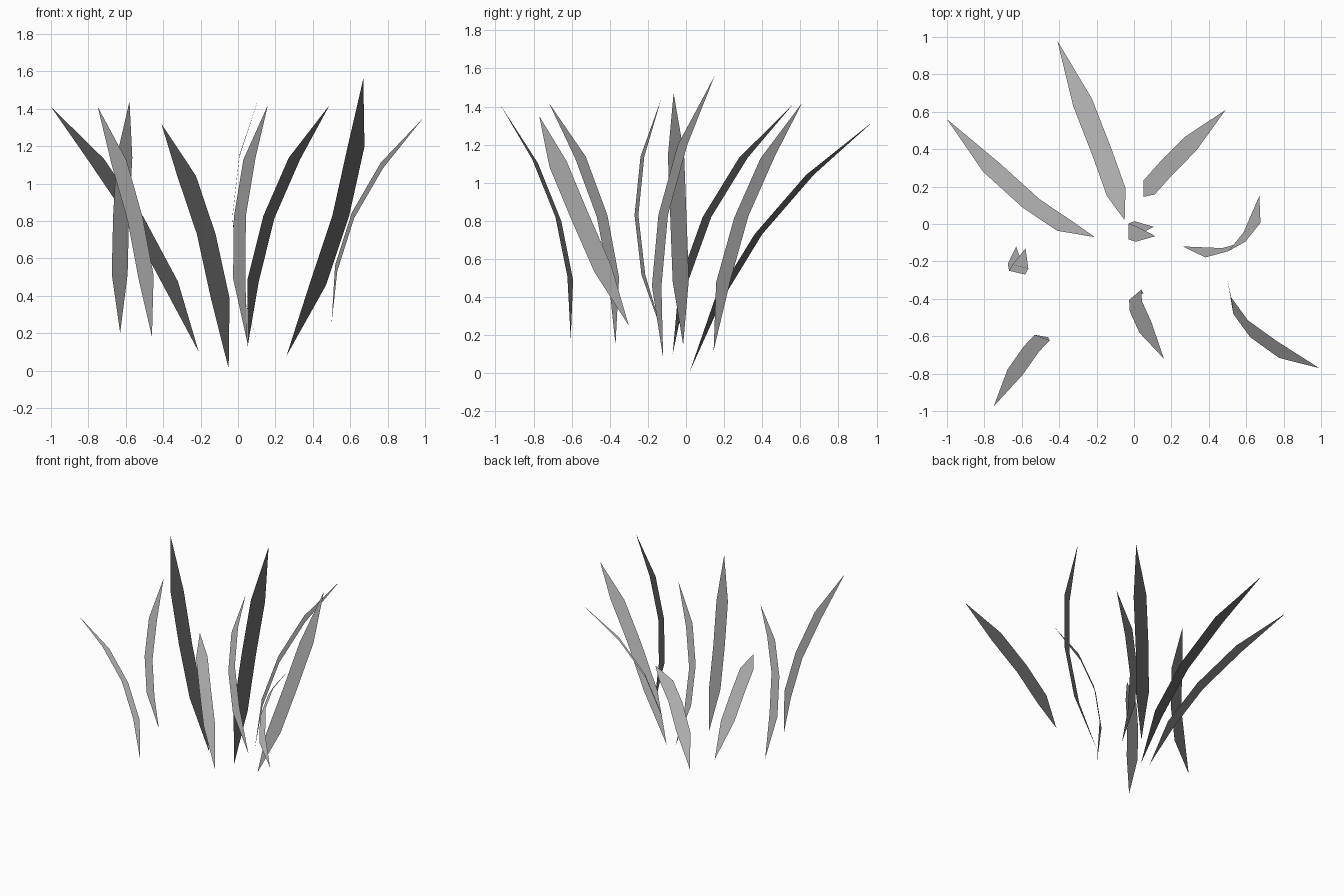
import bpy
import bmesh
from mathutils import Vector

default_cube = bpy.data.objects.get("Cube")
if default_cube:
    bpy.data.objects.remove(default_cube, do_unlink=True)

# One plain grey for every blade
grey = bpy.data.materials.new("plain_grey")
grey.use_nodes = True
grey.diffuse_color = (0.4, 0.4, 0.4, 1)
for node in grey.node_tree.nodes:
    if node.type == 'BSDF_PRINCIPLED':
        node.inputs["Base Color"].default_value = grey.diffuse_color


def arc_point(base, middle, tip, t):
    """Point on the parabola that passes through base, middle and tip."""
    return (base * (2 * t - 1) * (t - 1)
            + middle * 4 * t * (1 - t)
            + tip * t * (2 * t - 1))


def grass_blade(name, base, middle, tip, width):
    """Flat bent blade, pointed at both ends, with three cross edges."""
    base, middle, tip = Vector(base), Vector(middle), Vector(tip)
    half = Vector(width) / 2
    bm = bmesh.new()
    root = bm.verts.new(base)
    left, right = root, root
    for step in (1, 2, 3):
        centre = arc_point(base, middle, tip, step / 4)
        new_left = bm.verts.new(centre - half)
        new_right = bm.verts.new(centre + half)
        if left is right:
            bm.faces.new((root, new_left, new_right))
        else:
            bm.faces.new((left, new_left, new_right, right))
        left, right = new_left, new_right
    bm.faces.new((left, bm.verts.new(tip), right))
    for face in bm.faces:
        face.smooth = True
    mesh = bpy.data.meshes.new(name)
    bm.to_mesh(mesh)
    bm.free()
    mesh.materials.append(grey)
    # Foliage normals: the whole blade shades evenly along its growth axis
    axis = (tip - base).normalized()
    mesh.normals_split_custom_set_from_vertices([axis] * len(mesh.vertices))
    blade = bpy.data.objects.new(name, mesh)
    bpy.context.collection.objects.link(blade)
    return blade


# Blades at the back of the tuft
grass_blade("back_blade",
            base=(-0.05, 0.02, 0.01), middle=(-0.17, 0.38, 0.73),
            tip=(-0.41, 0.98, 1.32), width=(0.1, 0.04, 0))
grass_blade("back_right_blade",
            base=(-0.21, -0.07, 0.1), middle=(-0.55, 0.11, 0.82),
            tip=(-1, 0.56, 1.41), width=(0.09, 0.045, 0))
grass_blade("back_left_blade",
            base=(0.05, 0.145, 0.12), middle=(0.165, 0.29, 0.82),
            tip=(0.49, 0.61, 1.42), width=(0.06, -0.075, -0.01))

# Blades in the middle
grass_blade("centre_blade",
            base=(0.105, -0.015, 0.15), middle=(-0.03, -0.04, 0.82),
            tip=(0.115, -0.065, 1.47), width=(0, -0.085, -0.01))
grass_blade("left_blade",
            base=(0.26, -0.12, 0.08), middle=(0.55, -0.12, 0.83),
            tip=(0.67, 0.15, 1.56), width=(0.09, 0.05, 0))
grass_blade("right_blade",
            base=(-0.63, -0.12, 0.2), middle=(-0.625, -0.26, 0.83),
            tip=(-0.58, -0.13, 1.44), width=(0.085, -0.02, 0))

# Blades at the front
grass_blade("front_left_blade",
            base=(0.5, -0.3, 0.25), middle=(0.615, -0.56, 0.83),
            tip=(0.99, -0.77, 1.35), width=(0.012, -0.09, -0.03))
grass_blade("front_blade",
            base=(0.05, -0.37, 0.15), middle=(0.01, -0.44, 0.825),
            tip=(0.16, -0.72, 1.42), width=(0.065, 0.055, 0.01))
grass_blade("front_right_blade",
            base=(-0.46, -0.605, 0.18), middle=(-0.55, -0.67, 0.81),
            tip=(-0.75, -0.975, 1.41), width=(0.08, -0.03, 0.02))
